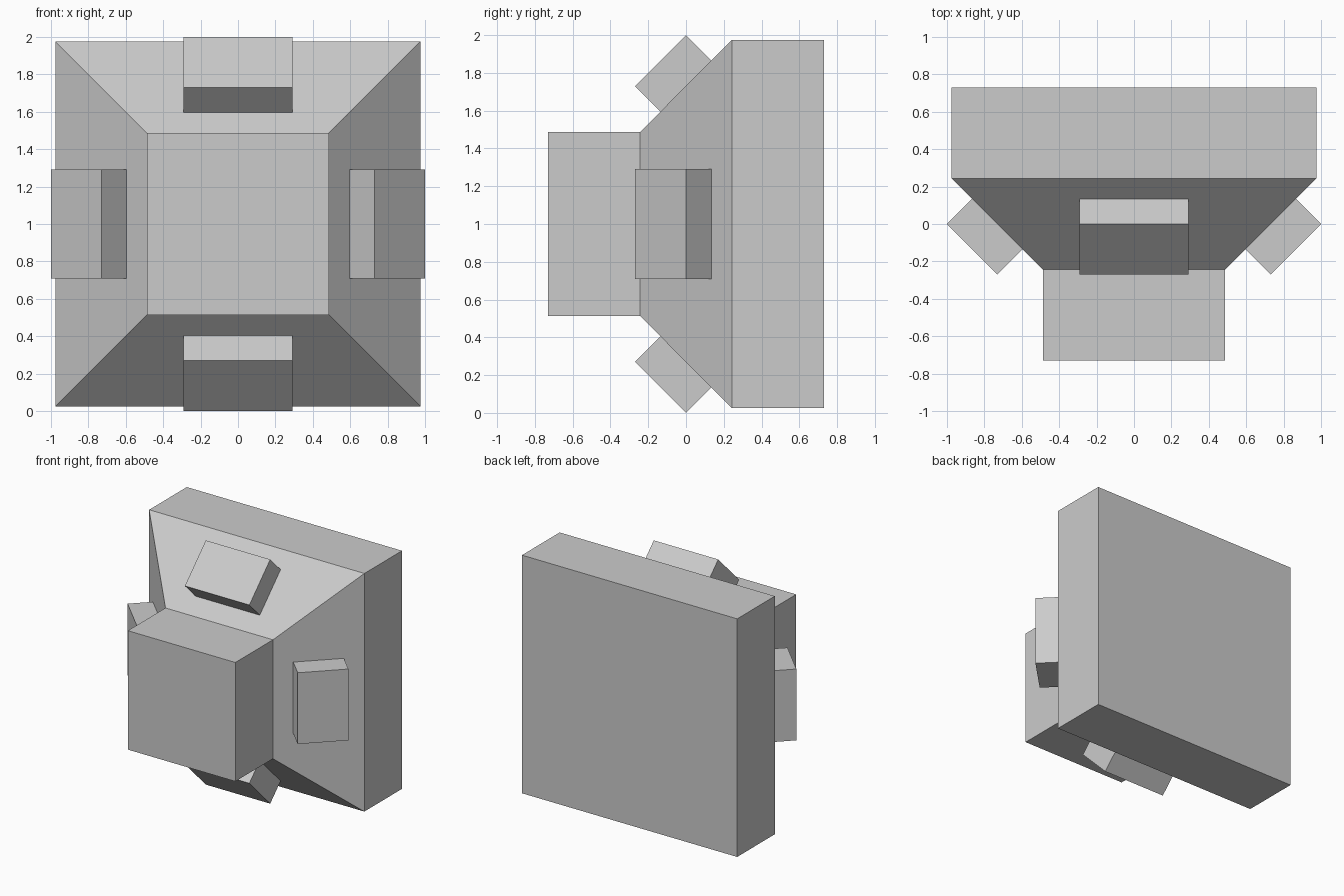
import bpy, bmesh
from math import radians
from mathutils import Matrix

if "Cube" in bpy.data.objects:
    bpy.data.objects.remove(bpy.data.objects["Cube"])

CENTRE = Matrix.Translation((0, 0, 1))


def add_object(name, bm):
    bmesh.ops.recalc_face_normals(bm, faces=bm.faces[:])
    mesh = bpy.data.meshes.new(name)
    bm.to_mesh(mesh)
    bm.free()
    obj = bpy.data.objects.new(name, mesh)
    bpy.context.collection.objects.link(obj)
    return obj


# Body: square rings lofted from front block through the taper to the back slab
profile = [(-0.73, 0.487), (-0.243, 0.487), (0.243, 0.975), (0.73, 0.975)]
bm = bmesh.new()
rings = [[bm.verts.new((sx * h, y, 1 + sz * h))
          for sx, sz in ((-1, -1), (1, -1), (1, 1), (-1, 1))]
         for y, h in profile]
for a, b in zip(rings, rings[1:]):
    for i in range(4):
        j = (i + 1) % 4
        bm.faces.new((a[i], a[j], b[j], b[i]))
bm.faces.new(rings[0])
bm.faces.new(rings[-1])
add_object("body", bm)

# Pads: one box half sunk into the middle of each sloped side
for i, side in enumerate(("top", "right", "bottom", "left")):
    bm = bmesh.new()
    matrix = (CENTRE @ Matrix.Rotation(radians(90 * i), 4, 'Y')
              @ Matrix.Translation((0, 0, 0.73))
              @ Matrix.Rotation(radians(45), 4, 'X')
              @ Matrix.Diagonal((0.584, 0.382, 0.382, 1)))
    bmesh.ops.create_cube(bm, size=1, matrix=matrix)
    add_object(side + "_pad", bm)
